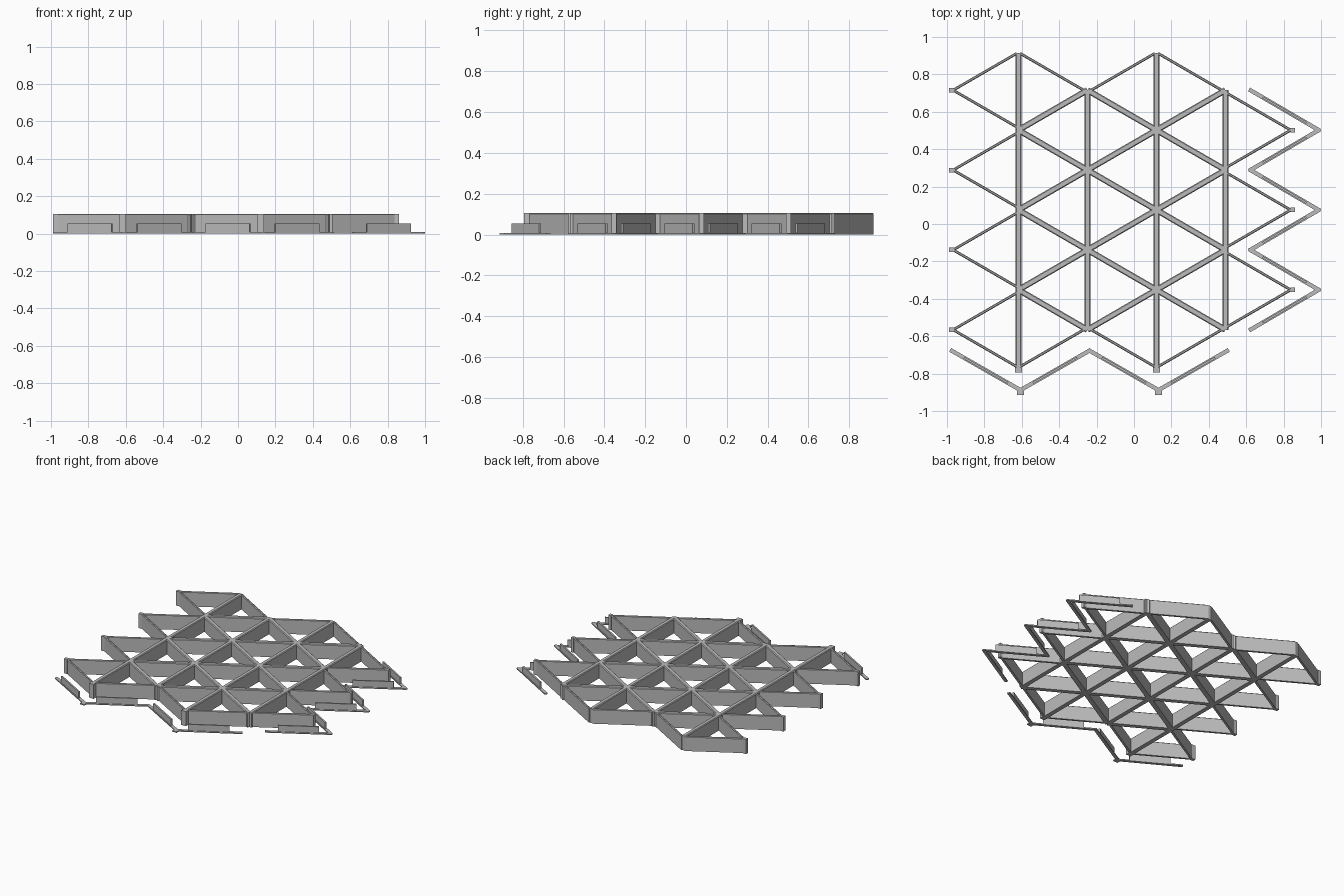
import bpy
import bmesh
from collections import defaultdict
from mathutils import Vector

cube = bpy.data.objects.get("Cube")
if cube:
    bpy.data.objects.remove(cube, do_unlink=True)

grey = bpy.data.materials.new("light_grey")
grey.use_nodes = True
grey.diffuse_color = (0.5, 0.5, 0.5, 1)
grey.node_tree.nodes["Principled BSDF"].inputs["Base Color"].default_value = (0.5, 0.5, 0.5, 1)

STEP_X, EDGE = 0.369, 0.427      # triangle height and side length
HEIGHT = 0.105


def add_bar(bm, a, b, width, height, chamfer=0.0):
    """Sweep an upright bar section from a to b, with optional chamfered top."""
    a, b = Vector(a), Vector(b)
    along = (b - a).normalized()
    side = Vector((-along.y, along.x))
    h = width / 2
    section = [(-h, 0), (h, 0), (h, height - chamfer)]
    if chamfer:
        section += [(h - chamfer, height), (chamfer - h, height)]
    section.append((-h, height - chamfer))
    rings = [[bm.verts.new((*(p + side * s), z)) for s, z in section] for p in (a, b)]
    n = len(section)
    bm.faces.new(rings[0])
    bm.faces.new(rings[1][::-1])
    for i in range(n):
        j = (i + 1) % n
        bm.faces.new((rings[0][j], rings[0][i], rings[1][i], rings[1][j]))


def build(name, bars):
    bm = bmesh.new()
    for bar in bars:
        add_bar(bm, *bar)
    bmesh.ops.recalc_face_normals(bm, faces=bm.faces)
    mesh = bpy.data.meshes.new(name)
    bm.to_mesh(mesh)
    bm.free()
    mesh.materials.append(grey)
    obj = bpy.data.objects.new(name, mesh)
    bpy.context.collection.objects.link(obj)


def node(col, half_row):
    """Lattice point; half rows step by half a triangle side."""
    return Vector((-0.618 + col * STEP_X, 0.075 + half_row * EDGE / 2))


# Triangular cells: each upright edge has one cell on its left and right
cells = set()
for col in range(4):
    low = -4 if col % 2 == 0 else -3
    for row in range(low, -low, 2):
        for side in (-1, 1):
            cells.add(((col, row), (col, row + 2), (col + side, row + 1)))
cells = {tuple(sorted(c)) for c in cells}
edges = defaultdict(list)
for c in cells:
    for i, j in ((0, 1), (1, 2), (0, 2)):
        edges[(c[i], c[j])].append(c)

# Shared edges become thick walls, outer edges thin walls set inward
inner_walls, outer_walls = [], []
for (p, q), owners in edges.items():
    a, b = node(*p), node(*q)
    if len(owners) == 2:
        for v in (a, b):
            v.y = min(v.y, 0.914)
        inner_walls.append((a, b, 0.032, HEIGHT, 0.005))
    else:
        centre = sum((node(*v) for v in owners[0]), Vector((0, 0))) / 3
        along = (b - a).normalized()
        inward = Vector((-along.y, along.x))
        if inward.dot(centre - a) < 0:
            inward.negate()
        d = 0.010
        outer_walls.append((a + inward * d + along * d * 1.6,
                            b + inward * d - along * d * 1.6, 0.015, HEIGHT, 0.004))
build("lattice_walls", inner_walls)
build("outer_walls", outer_walls)

# Small posts on the outer corners
posts = []
for row in (-3, -1, 1, 3):
    x, y = node(-1, row)
    posts.append(((x - 0.002, y), (x + 0.025, y), 0.024, HEIGHT))
for row in (-2, 0, 2):
    x, y = node(4, row)
    posts.append(((x - 0.02, y), (x + 0.002, y), 0.024, HEIGHT))
for col in (0, 2):
    x, y = node(col, -4)
    posts.append(((x, y - 0.015), (x, y + 0.012), 0.038, HEIGHT))
build("corner_posts", posts)

# Zigzag connector strips lying beside the right and front edges
side_path = [Vector((0.988 if r % 2 == 0 else 0.622, node(0, r).y)) for r in range(3, -4, -1)]
front_path = [Vector((-0.607 + c * STEP_X, -0.888 if c % 2 == 0 else -0.677)) for c in range(-1, 4)]
strips, tabs = [], []
for path in (side_path, front_path):
    for a, b in zip(path, path[1:]):
        along = (b - a).normalized() * 0.008
        strips.append((a - along, b + along, 0.022, 0.008))
        tabs.append((a.lerp(b, 0.18), a.lerp(b, 0.82), 0.011, 0.053))
for x in (-0.607, -0.607 + 2 * STEP_X):
    strips.append(((x, -0.914), (x, -0.885), 0.036, 0.008))
build("connector_strips", strips)
build("connector_tabs", tabs)
